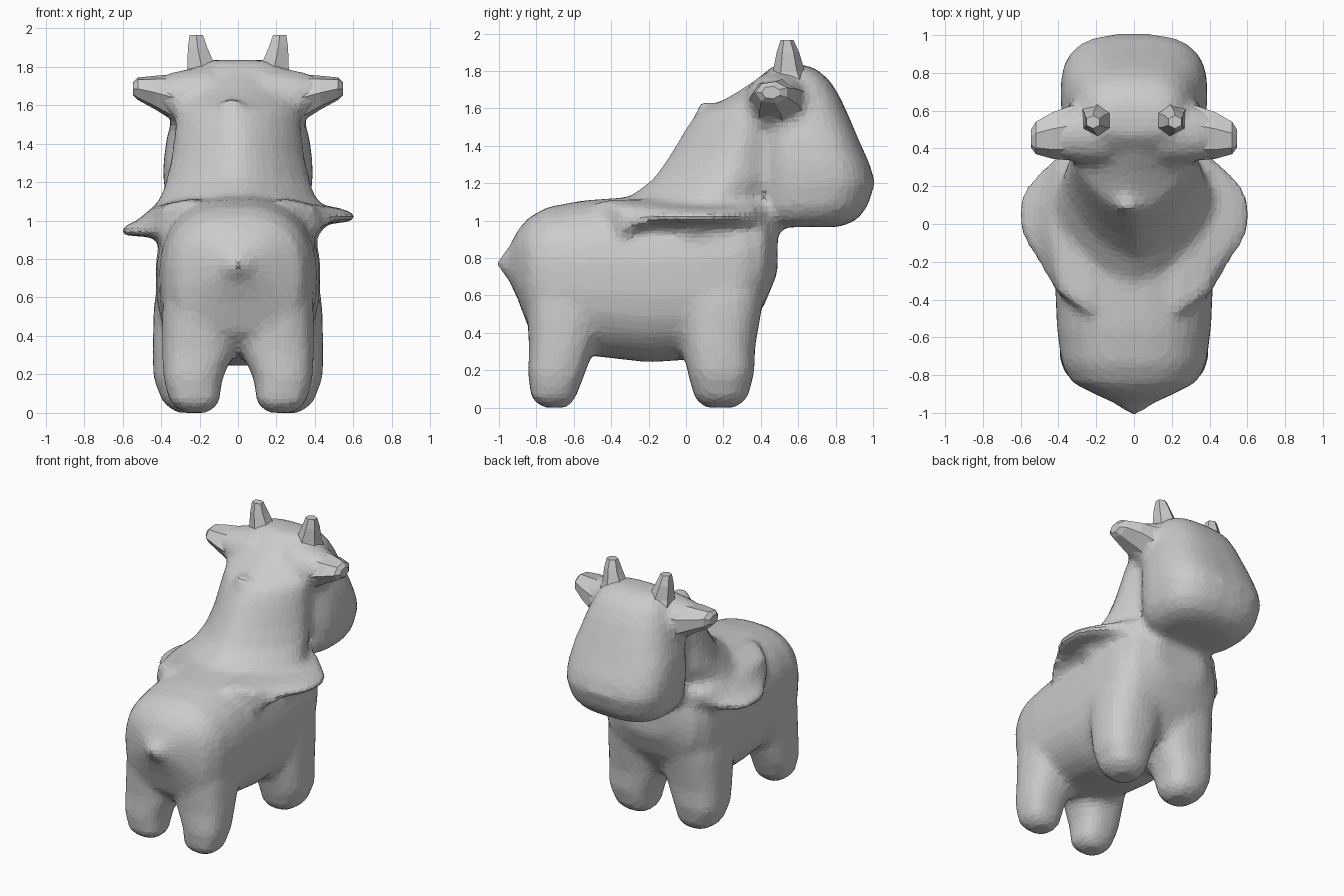
import bpy, bmesh
from math import cos, sin, pi, copysign
from mathutils import Vector


def spow(v, e):
    return copysign(abs(v) ** e, v)


def loft(bm, axis, rings, n=24, power=2.0):
    """Skin superellipse rings (centre xyz, half sizes along the two other axes)."""
    u, v = [i for i in range(3) if i != axis]
    loops = []
    for c, a, b in rings:
        loop = []
        for k in range(n):
            t = 2 * pi * (k + 0.5) / n
            p = Vector(c)
            p[u] += a * spow(cos(t), 2 / power)
            p[v] += b * spow(sin(t), 2 / power)
            loop.append(bm.verts.new(p))
        loops.append(loop)
    skin(bm, loops)


def skin(bm, loops):
    n = len(loops[0])
    for p, q in zip(loops, loops[1:]):
        for k in range(n):
            bm.faces.new((p[k], p[(k + 1) % n], q[(k + 1) % n], q[k]))
    bm.faces.new(loops[0])
    bm.faces.new(loops[-1])


def span_z(z, hw, y0, y1, x=0):
    return ((x, (y0 + y1) / 2, z), hw, (y1 - y0) / 2)


def span_y(y, hw, z0, z1):
    return ((0, y, (z0 + z1) / 2), hw, (z1 - z0) / 2)


def finish(bm, name):
    bmesh.ops.recalc_face_normals(bm, faces=bm.faces)
    me = bpy.data.meshes.new(name)
    bm.to_mesh(me)
    bm.free()
    ob = bpy.data.objects.new(name, me)
    bpy.context.collection.objects.link(ob)
    return ob


bm = bmesh.new()
# Barrel of the body, ending in a wedge-like tail
loft(bm, 1, [span_y(*r) for r in [
    (-1.015, .015, .755, .785), (-0.95, .10, .69, .85), (-0.90, .21, .58, .95),
    (-0.84, .33, .42, 1.02), (-0.74, .385, .32, 1.075), (-0.55, .41, .28, 1.11),
    (-0.20, .425, .24, 1.135), (0.10, .43, .26, 1.15), (0.30, .42, .36, 1.13),
    (0.42, .36, .55, 1.08), (0.49, .20, .72, 1.03)]], power=2.5)
# Neck sloping up to the poll, ridged along the nape
loft(bm, 2, [span_z(*r) for r in [
    (0.93, .43, -0.36, .46), (1.00, .47, -0.40, .50), (1.06, .44, -0.38, .55),
    (1.14, .40, -0.29, .60), (1.22, .375, -0.18, .65), (1.35, .345, -0.09, .65),
    (1.50, .33, .00, .65), (1.58, .325, .06, .65), (1.62, .32, .15, .66),
    (1.68, .31, .26, .68), (1.76, .28, .38, .68)]], power=1.5)
# Head and broad muzzle
loft(bm, 2, [span_z(*r) for r in [
    (0.965, .22, .44, .82), (1.00, .31, .40, .91), (1.07, .365, .38, .97),
    (1.20, .39, .38, 1.012), (1.30, .39, .38, .985), (1.42, .375, .38, .93),
    (1.55, .34, .34, .875), (1.66, .31, .32, .825), (1.75, .27, .38, .77),
    (1.81, .22, .44, .70), (1.835, .16, .48, .63)]], power=2.8)
# Four stubby legs
for s in (-1, 1):
    for legs in (
        [(0, .07, -.77, -.63, .22), (.05, .13, -.83, -.59, .225), (.18, .155, -.845, -.54, .235),
         (.32, .19, -.84, -.49, .205), (.5, .2, -.85, -.42, .195), (.75, .19, -.85, -.4, .19)],
        [(0, .08, .10, .27, .24), (.05, .14, .045, .33, .25), (.18, .18, .01, .365, .262),
         (.32, .21, -.02, .37, .235), (.55, .23, -.06, .41, .21), (.8, .2, -.1, .45, .2)]):
        loft(bm, 2, [span_z(z, hw, a, b, s * x) for z, hw, a, b, x in legs], power=2.5)
    # Swelling at the ear root
    loft(bm, 0, [((s * x, y, z), a, b) for x, y, z, a, b in [
        (.15, .50, 1.62, .20, .19), (.30, .485, 1.635, .165, .15),
        (.42, .475, 1.665, .12, .085)]], n=12)
    # Thin shoulder flap, its ends tucked into the body
    tip_z = .945 if s < 0 else 1.015
    rows = []
    for y, x in [(-.46, .28), (-.36, .41), (-.28, .46), (-.2, .51), (-.1, .575), (0, .615),
                 (.1, .615), (.2, .575), (.28, .50), (.36, .40), (.46, .26)]:
        w = max(0, x - .40)
        k = min(1, w / .12)
        edge = tip_z * k + (.95 if y < 0 else 1.02) * (1 - k)
        rows.append([bm.verts.new((s * px, y, pz)) for px, pz in [
            (.22, 1.12), (x - w * .85, 1.08), (x - w * .4, edge + .05),
            (x, edge + .02), (x, edge - .02), (x - w * .6, edge - .03), (.22, .92)]])
    skin(bm, rows)
# Pinched peak at the top of the nape
loft(bm, 2, [((-.03, .18, 1.48), .16, .17), ((-.03, .14, 1.57), .10, .09),
             ((-.04, .09, 1.64), .035, .03)], n=8)
body = finish(bm, "body")
rm = body.modifiers.new("Skin", 'REMESH')
rm.mode = 'VOXEL'
rm.voxel_size = 0.028
rm.use_smooth_shade = False
sm = body.modifiers.new("Soften", 'SMOOTH')
sm.factor = 0.5
sm.iterations = 9
# Coarser flat facets
dec = body.modifiers.new("Facets", 'DECIMATE')
dec.ratio = 0.3

for s, side in ((-1, "left"), (1, "right")):
    # Faceted ear
    bm = bmesh.new()
    loft(bm, 0, [((s * x, y, z), a, b) for x, y, z, a, b in [
        (.20, .50, 1.62, .19, .17), (.32, .49, 1.635, .155, .13),
        (.43, .475, 1.665, .13, .09), (.52, .46, 1.685, .09, .06),
        (.545, .455, 1.685, .05, .035)]], n=7)
    finish(bm, side + "_ear")
    # Horn
    bm = bmesh.new()
    loft(bm, 2, [((s * .17, .56, 1.70), .13, .13), ((s * .19, .55, 1.80), .085, .085),
                 ((s * .21, .545, 1.90), .058, .06), ((s * .217, .54, 1.965), .04, .035)], n=6)
    finish(bm, side + "_horn")
